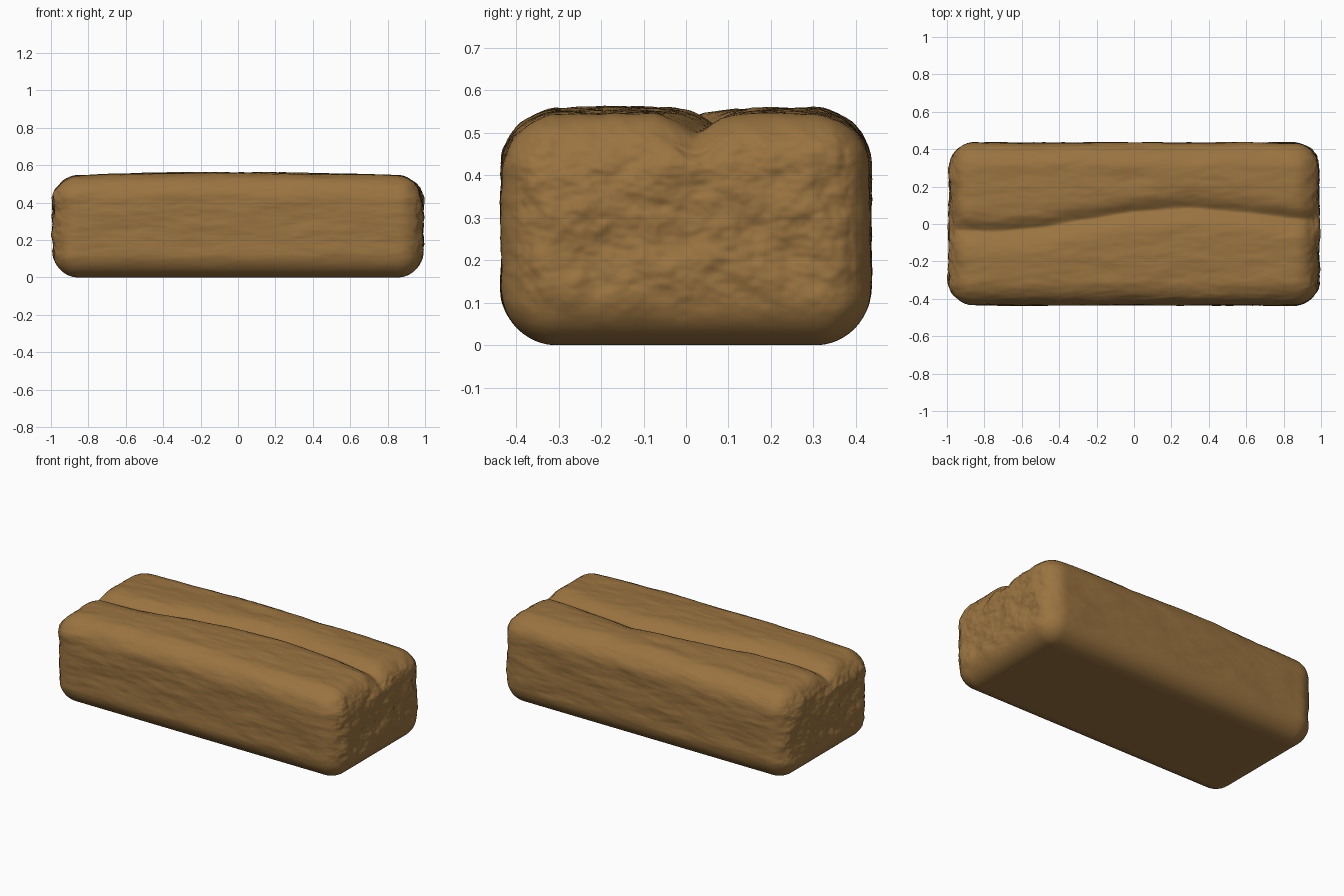
import bpy
import bmesh
from math import exp
from mathutils import Vector, noise

old = bpy.data.objects.get("Cube")
if old:
    bpy.data.objects.remove(old)

HALF = Vector((0.985, 0.434, 0.275))  # half size of the loaf
RADIUS = 0.13                         # corner rounding
CUTS = 100
SLASH = [(-1, -0.03), (-0.75, -0.04), (-0.5, -0.02), (-0.25, 0.025), (0, 0.065),
         (0.3, 0.085), (0.6, 0.06), (0.85, 0.03), (1.05, 0.015)]

crust = bpy.data.materials.new("brown crust")
crust.use_nodes = True
colour = (0.325, 0.173, 0.052, 1)
crust.diffuse_color = colour
bsdf = crust.node_tree.nodes["Principled BSDF"]
bsdf.inputs["Base Color"].default_value = colour
bsdf.inputs["Roughness"].default_value = 0.8


def smooth(t):
    t = min(max(t, 0), 1)
    return t * t * (3 - 2 * t)


def slash_y(x):
    """Sideways position of the slash along the loaf."""
    for (x0, y0), (x1, y1) in zip(SLASH, SLASH[1:]):
        if x <= x1:
            return y0 + (y1 - y0) * smooth((x - x0) / (x1 - x0)) * 0.4 \
                + (y1 - y0) * 0.6 * (x - x0) / (x1 - x0)
    return SLASH[-1][1]


def rounded(p):
    """Pull a point of the sharp box onto the rounded box; also give its normal."""
    inner = Vector([min(max(c, RADIUS - h), h - RADIUS) for c, h in zip(p, HALF)])
    normal = (p - inner).normalized()
    return inner + normal * RADIUS, normal


def crust_noise(p, n):
    """Long grain on the sides, rounder lumps on the ends."""
    grain = noise.fractal(Vector((p.x * 3, p.y * 9, p.z * 9)), 0.9, 2.0, 4)
    lumps = noise.fractal(p * 8 + Vector((5, 3, 1)), 0.8, 2.0, 4)
    end = abs(n.x) ** 2
    return grain * 0.006 * (1 - end) + lumps * 0.015 * end


# Loaf body: dense box, rounded, then roughened away from the flat base
bm = bmesh.new()
bmesh.ops.create_cube(bm, size=2)
bmesh.ops.subdivide_edges(bm, edges=bm.edges[:], cuts=CUTS, use_grid_fill=True)
for v in bm.verts:
    p, n = rounded(Vector([c * h for c, h in zip(v.co, HALF)]))
    height = p.z + HALF.z
    p += n * crust_noise(p, n) * smooth((height - 0.02) / 0.16)
    top = smooth((height - 0.3) / 0.2)
    # Crown lower towards the ends and long edges
    p.z += top * (0.01 - 0.02 * p.x * p.x - 0.09 * p.y ** 2 * abs(p.y))
    # Curved slash along the top
    gap = abs(p.y - slash_y(p.x))
    p.z -= top * max(n.z, 0) * 0.047 * exp(-(gap / 0.05) ** 1.5)
    p.z += HALF.z
    v.co = p
for f in bm.faces:
    f.smooth = True
bmesh.ops.recalc_face_normals(bm, faces=bm.faces[:])

mesh = bpy.data.meshes.new("bread_loaf")
bm.to_mesh(mesh)
bm.free()
mesh.materials.append(crust)
loaf = bpy.data.objects.new("bread_loaf", mesh)
bpy.context.collection.objects.link(loaf)
